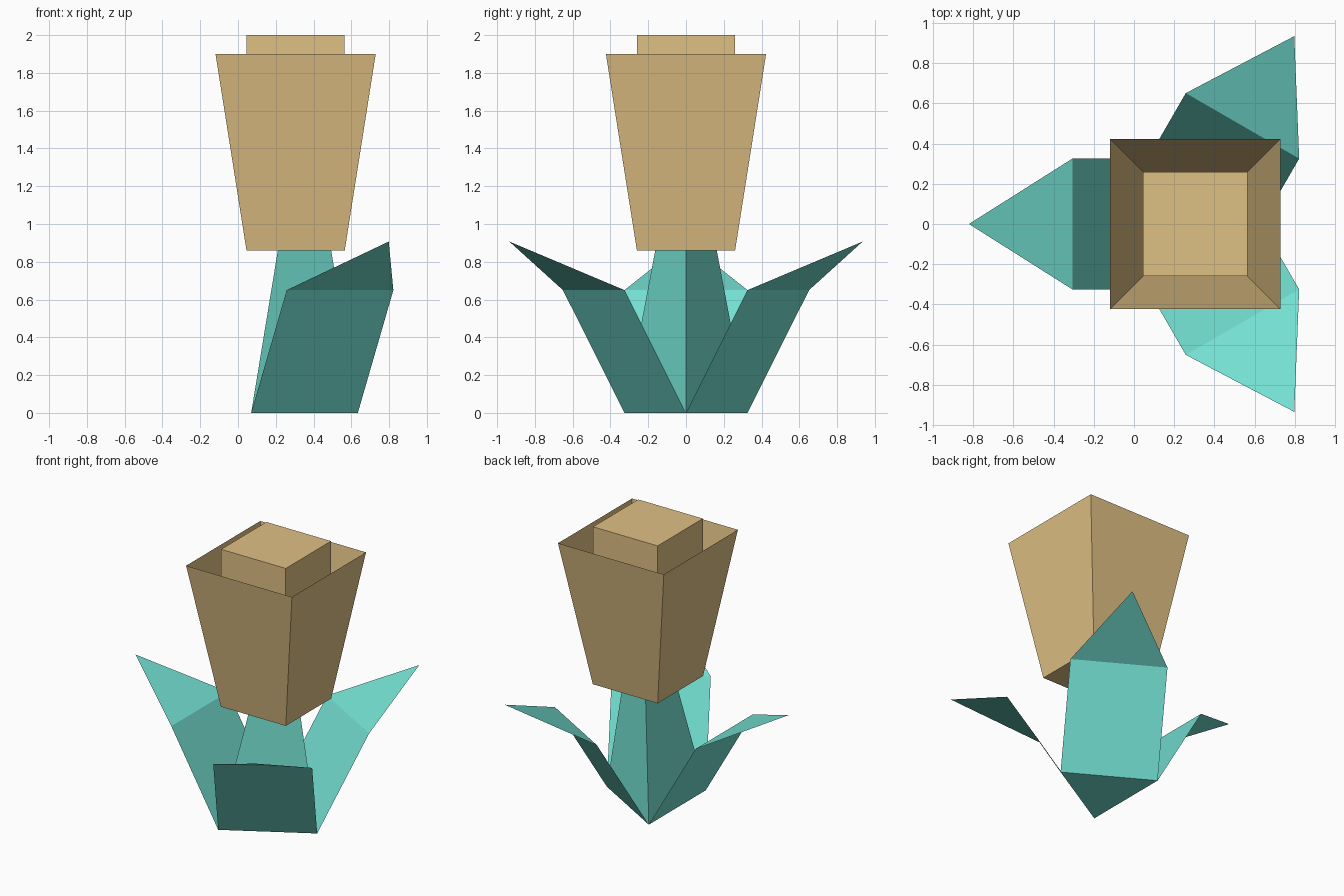
import bpy, math
from mathutils import Matrix, Vector

if "Cube" in bpy.data.objects:
    bpy.data.objects.remove(bpy.data.objects["Cube"])


def material(name, rgb):
    m = bpy.data.materials.new(name)
    lin = [((c / 255 + 0.055) / 1.055) ** 2.4 for c in rgb]
    m.diffuse_color = (*lin, 1)
    m.use_nodes = True
    m.node_tree.nodes["Principled BSDF"].inputs["Base Color"].default_value = m.diffuse_color
    return m


teal = material("teal leaf", (115, 223, 209))
tan = material("tan petal", (223, 192, 132))


def build(name, verts, faces, mat):
    me = bpy.data.meshes.new(name)
    me.from_pydata(verts, [], faces)
    me.materials.append(mat)
    ob = bpy.data.objects.new(name, me)
    bpy.context.collection.objects.link(ob)
    return ob


def frustum(name, sides, cx0, r0, z0, cx1, r1, z1, turn, mat, bottom=True, top=True):
    """Tapered prism between two regular polygons, optionally open at an end."""
    verts = []
    for cx, r, z in ((cx0, r0, z0), (cx1, r1, z1)):
        for i in range(sides):
            a = turn + 2 * math.pi * i / sides
            verts.append((cx + r * math.cos(a), r * math.sin(a), z))
    faces = [(i, (i + 1) % sides, sides + (i + 1) % sides, sides + i) for i in range(sides)]
    if bottom:
        faces.append(tuple(reversed(range(sides))))
    if top:
        faces.append(tuple(range(sides, 2 * sides)))
    return build(name, verts, faces, mat)


ROOT_X, HEAD_X = 0.258, 0.305     # centres of the stem base and the flower head
HALF = 0.326                      # half width of a leaf and of a stem side
INR = HALF / math.sqrt(3)         # distance from stem axis to its side
S2 = math.sqrt(2)

# Three-sided tapering stem
frustum("stem", 3, ROOT_X, 2 * INR, 0, HEAD_X, INR, 0.86, 0, teal, top=False)

# Three folded sheet leaves growing from the stem's bottom edges
leaf = [(INR, -HALF, 0), (INR, HALF, 0), (INR + 0.376, HALF, 0.65),
        (INR + 0.376, -HALF, 0.65), (1.08, 0, 0.907)]
for i, angle in enumerate((60, 180, 300)):
    turn = Matrix.Translation((ROOT_X, 0, 0)) @ Matrix.Rotation(math.radians(angle), 4, 'Z')
    build(f"leaf_{i + 1}", [turn @ Vector(v) for v in leaf], [(0, 1, 2, 3), (3, 2, 4)], teal)

# Flared open cup and the square core standing inside it
frustum("flower_cup", 4, HEAD_X, 0.26 * S2, 0.86, HEAD_X, 0.424 * S2, 1.9,
        math.pi / 4, tan, top=False)
frustum("flower_core", 4, HEAD_X, 0.259 * S2, 0.862, HEAD_X, 0.259 * S2, 2.0,
        math.pi / 4, tan, bottom=False)
